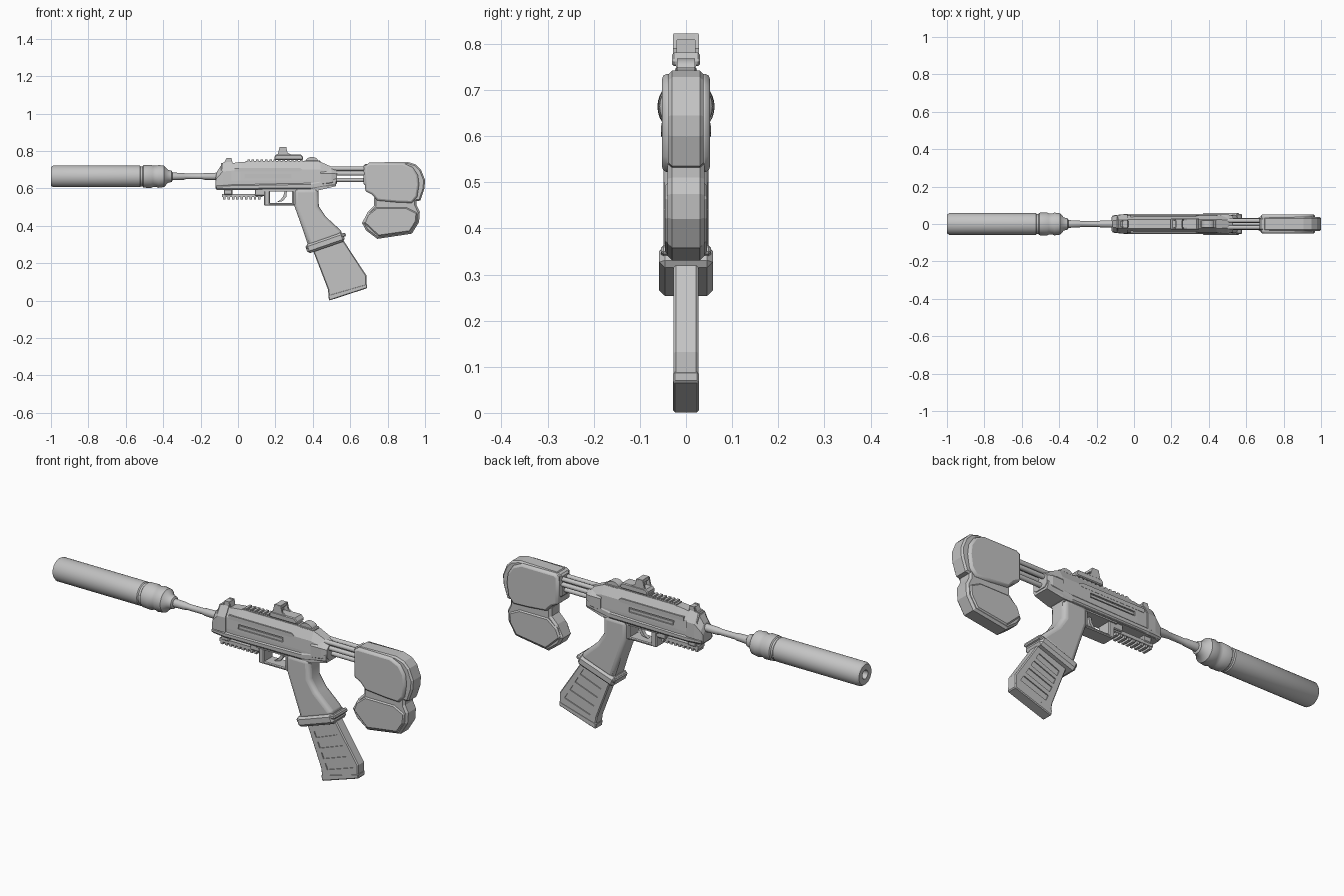
import bpy, bmesh, math
from mathutils import Vector

if "Cube" in bpy.data.objects:
    bpy.data.objects.remove(bpy.data.objects["Cube"])

grey = bpy.data.materials.new("mid grey")
grey.diffuse_color = (0.55, 0.55, 0.55, 1)
grey.use_nodes = True
grey.node_tree.nodes["Principled BSDF"].inputs["Base Color"].default_value = grey.diffuse_color


def finish(name, bm, bevel=0, segs=1, smooth=False):
    bmesh.ops.recalc_face_normals(bm, faces=bm.faces)
    me = bpy.data.meshes.new(name)
    bm.to_mesh(me)
    bm.free()
    ob = bpy.data.objects.new(name, me)
    bpy.context.collection.objects.link(ob)
    me.materials.append(grey)
    if bevel:
        m = ob.modifiers.new("edge", 'BEVEL')
        m.width, m.segments = bevel, segs
        m.limit_method, m.angle_limit = 'ANGLE', math.radians(62)
    if smooth:
        bpy.ops.object.select_all(action='DESELECT')
        ob.select_set(True)
        bpy.context.view_layer.objects.active = ob
        bpy.ops.object.shade_smooth_by_angle(angle=math.radians(35))
    return ob


def prism(name, pts, y0, y1, bevel=0, segs=1, smooth=False):
    """Side profile (x, z) extruded from y0 to y1."""
    bm = bmesh.new()
    f = bm.faces.new([bm.verts.new((x, y0, z)) for x, z in pts])
    r = bmesh.ops.extrude_face_region(bm, geom=[f])
    bmesh.ops.translate(bm, vec=(0, y1 - y0, 0),
                        verts=[v for v in r["geom"] if isinstance(v, bmesh.types.BMVert)])
    return finish(name, bm, bevel, segs, smooth)


def slab(name, pts, w, bevel=0, segs=1, smooth=False):
    return prism(name, pts, -w, w, bevel, segs, smooth)


def box(name, x0, x1, z0, z1, w, bevel=0):
    return slab(name, [(x0, z0), (x1, z0), (x1, z1), (x0, z1)], w, bevel)


def lathe(name, prof, z, y=0, n=32):
    """Turn (x, radius) profile about a line along x."""
    bm = bmesh.new()
    rings = [[bm.verts.new((x, y + r * math.cos(2 * math.pi * i / n),
                            z + r * math.sin(2 * math.pi * i / n))) for i in range(n)] for x, r in prof]
    for a, b in zip(rings, rings[1:]):
        for i in range(n):
            bm.faces.new((a[i], a[(i + 1) % n], b[(i + 1) % n], b[i]))
    bm.faces.new(rings[0])
    bm.faces.new(rings[-1])
    return finish(name, bm, smooth=True)


def loft(name, stations, section):
    """Mirrored (y, t) section; stations are (x, z bottom, z top, width scale)."""
    loop = section + [(-y, t) for y, t in reversed(section)]
    bm = bmesh.new()
    rings = [[bm.verts.new((x, y * s, b + (tp - b) * t)) for y, t in loop] for x, b, tp, s in stations]
    n = len(loop)
    for a, c in zip(rings, rings[1:]):
        for i in range(n):
            bm.faces.new((a[i], a[(i + 1) % n], c[(i + 1) % n], c[i]))
    bm.faces.new(rings[0])
    bm.faces.new(rings[-1])
    return finish(name, bm)


def cut(ob, cutter):
    cutter.hide_render = True
    cutter.hide_set(True)
    m = ob.modifiers.new("cut", 'BOOLEAN')
    m.operation, m.object, m.solver = 'DIFFERENCE', cutter, 'EXACT'


# suppressor and barrel
lathe("suppressor", [(-.975, .018), (-1, .022), (-1, .05), (-.988, .058), (-.525, .058), (-.52, .054),
                     (-.51, .054), (-.505, .06), (-.465, .062), (-.455, .057), (-.435, .057), (-.425, .061),
                     (-.395, .057), (-.375, .035), (-.355, .03), (-.35, .022)], .664)
lathe("barrel", [(-.36, .021), (-.29, .018), (-.28, .015), (-.19, .015), (-.18, .018), (-.1, .02)], .664, n=20)

# receiver: upper shell, with a wider ridge along the bottom
receiver = loft("receiver", [(-.09, .6, .735, .85), (-.03, .592, .735, .97), (.02, .592, .742, 1),
                             (.44, .592, .742, 1), (.525, .612, .705, .85)],
                [(.024, 1), (.046, .72), (.049, .33), (.049, 0)])
loft("receiver_ridge", [(-.115, .595, .617, .85), (-.04, .59, .622, 1), (.39, .59, .632, 1), (.525, .612, .66, .9)],
     [(.046, 1), (.054, .75), (.054, .3), (.045, 0)])
loft("front_block", [(-.12, .6, .66, .72), (-.112, .59, .69, .85), (-.08, .59, .738, .98), (-.035, .59, .742, 1.03)],
     [(.022, 1), (.05, .68), (.05, .2), (.04, 0)])
for s in (-1, 1):
    cut(receiver, prism("slot_cutter", [(.035, .654), (.285, .654), (.285, .677), (.035, .677)], s * .042, s * .06))
    prism("slot_bar", [(.04, .659), (.28, .659), (.28, .671), (.04, .671)], s * .04, s * .0465)
    prism("shoulder_rib", [(-.02, .69), (.33, .69), (.345, .7), (.33, .71), (-.02, .71)], s * .03, s * .0475)
loft("rear_cap", [(.44, .6, .715, 1), (.5, .612, .71, 1), (.528, .625, .7, .85)], [(.025, 1), (.052, .7), (.052, .2), (.035, 0)])

# top rail, sights and rear dome
box("top_rail", .04, .36, .735, .747, .024)
for i in range(13):
    box("top_rail_tooth", .05 + i * .0235, .063 + i * .0235, .745, .755, .022)
slab("front_sight", [(-.075, .735), (-.028, .735), (-.035, .76), (-.062, .76)], .016)
for s in (-1, 1):
    prism("front_sight_ear", [(-.065, .73), (-.03, .73), (-.035, .762), (-.06, .762)], s * .012, s * .022)
slab("sight_base", [(.195, .752), (.345, .752), (.35, .765), (.335, .781), (.205, .781), (.195, .77)], .03, .004)
for s in (-1, 1):
    prism("sight_post", [(.21, .775), (.295, .775), (.265, .79), (.258, .82), (.222, .82), (.215, .79)], s * .02, s * .028)
slab("sight_hood", [(.222, .808), (.258, .808), (.256, .822), (.225, .822)], .027)
box("sight_glass", .235, .243, .775, .815, .021)
box("rear_rail_block", .355, .44, .73, .75, .022, .004)
slab("rear_dome", [(.36 + .035 - .035 * math.cos(a * math.pi / 8), .742 + .026 * math.sin(a * math.pi / 8))
                   for a in range(9)], .02, smooth=True)

# lower rail, trigger guard and trigger
box("lower_rail", -.085, .13, .553, .57, .026)
for i in range(9):
    box("lower_rail_tooth", -.08 + i * .0235, -.067 + i * .0235, .54, .556, .024)
box("lower_rail_front_mount", -.075, -.03, .565, .6, .03, .004)
box("lower_rail_rear_mount", .09, .145, .56, .6, .034, .004)
box("guard_post", .14, .17, .508, .6, .036, .004)
box("guard_bar", .14, .32, .508, .521, .036, .004)
slab("guard_rear", [(.29, .6), (.29, .508), (.415, .508), (.43, .55), (.43, .6)], .04, .006)
box("frame_top", .13, .43, .583, .6, .042)
slab("trigger", [(.25, .59), (.262, .59), (.258, .555), (.24, .532), (.205, .525), (.228, .54), (.243, .56)], .009)

# grip and its collar
slab("grip", [(.3, .6), (.3, .51), (.38, .285), (.56, .35), (.55, .375), (.468, .45), (.432, .505), (.43, .6)],
     .049, .022, 4, True)
slab("grip_front_strap", [(.305, .505), (.345, .505), (.42, .3), (.378, .285)], .046, .012)
u, v = Vector((.945, .327)), Vector((-.327, .945))


def tilted(o, w, h):
    return [tuple(o), tuple(o + u * w), tuple(o + u * w + v * h), tuple(o + v * h)]


slab("grip_collar", tilted(Vector((.374, .25)), .212, .05), .058, .012)
slab("grip_collar_band", tilted(Vector((.366, .272)), .225, .02), .054, .005)

# magazine with inset panels on each side
top_f, top_b = Vector((.4, .27)), Vector((.555, .335))
bot_f, bot_b = Vector((.48, .062)), Vector((.688, .132))
mag = slab("magazine", [top_f, bot_f, (.487, .012), (.688, .075), bot_b, top_b], .027, .005)
slab("magazine_base", [(.482, .03), (.487, 0), (.69, .066), (.69, .09)], .028, .004)


def at(a, b):
    f, r = top_f.lerp(bot_f, b), top_b.lerp(bot_b, b)
    return tuple(f.lerp(r, a))


for s in (-1, 1):
    for b in (.2, .43, .66, .9):
        cut(mag, prism("panel_cutter", [at(.16, b), at(.84, b), at(.84, b + .14), at(.16, b + .14)], s * .022, s * .04))

# stock rods
for y, z in ((-.018, .705), (.018, .705), (-.02, .679), (.02, .679), (0, .645)):
    lathe("stock_rod", [(.5, .0115), (.72, .0115)], z, y, 14)

# stock: core with a raised side panel and lower pad
slab("stock_core", [(.685, .715), (.7, .738), (.905, .742), (.95, .728), (.978, .7), (1, .645), (.997, .6),
                    (.975, .535), (.945, .53), (.745, .543), (.685, .6)], .038, .008)
slab("stock_panel", [(.68, .722), (.7, .735), (.885, .735), (.935, .712), (.962, .67), (.968, .62), (.958, .555),
                     (.93, .522), (.85, .525), (.745, .535), (.715, .568), (.68, .585)], .052, .011, 2, True)
box("stock_collar", .672, .71, .615, .73, .035, .008)
slab("stock_lower_pad", [(.728, .56), (.728, .508), (.695, .475), (.663, .415), (.685, .375), (.745, .33),
                         (.93, .358), (.968, .42), (.972, .475), (.955, .51), (.955, .56)], .04, .01)
slab("stock_lower_spine", [(.69, .46), (.672, .415), (.75, .342), (.92, .366), (.955, .42), (.96, .47), (.9, .5),
                           (.74, .5)], .046, .008)
